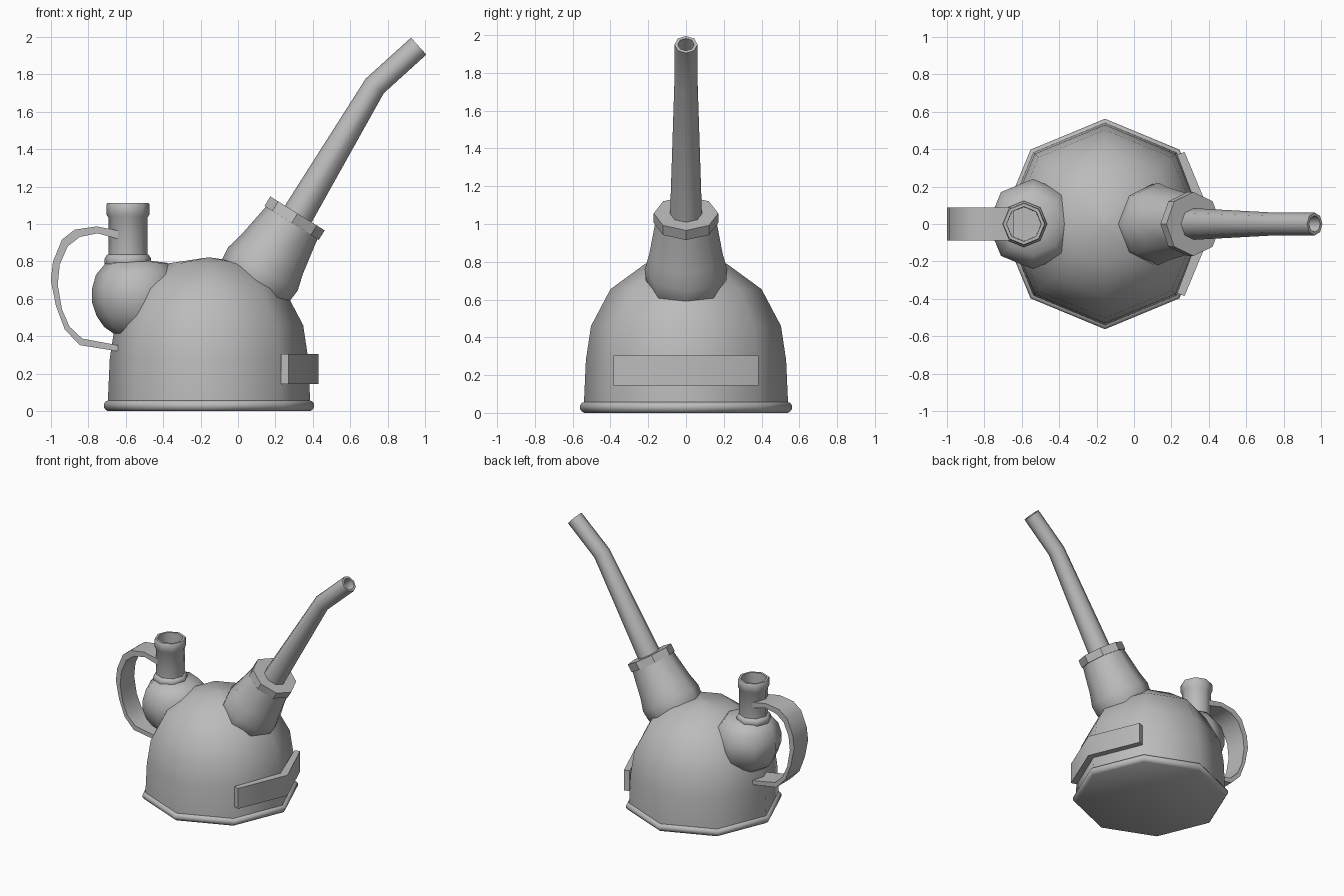
import bpy, bmesh, math
from mathutils import Vector

if "Cube" in bpy.data.objects:
    bpy.data.objects.remove(bpy.data.objects["Cube"])

metal = bpy.data.materials.new("grey metal")
metal.diffuse_color = (0.5, 0.5, 0.5, 1)
metal.use_nodes = True
metal.node_tree.nodes["Principled BSDF"].inputs["Base Color"].default_value = metal.diffuse_color


def finish(name, bm, angle):
    bmesh.ops.recalc_face_normals(bm, faces=bm.faces)
    me = bpy.data.meshes.new(name)
    bm.to_mesh(me)
    bm.free()
    me.materials.append(metal)
    ob = bpy.data.objects.new(name, me)
    bpy.context.collection.objects.link(ob)
    bpy.ops.object.select_all(action='DESELECT')
    ob.select_set(True)
    bpy.context.view_layer.objects.active = ob
    bpy.ops.object.shade_smooth_by_angle(angle=math.radians(angle))
    return ob


def skin(name, rings, angle=50):
    """Join (centre, axis, radius) octagons into a capped tube; the axis lies in the xz plane."""
    bm = bmesh.new()
    loops = []
    for centre, axis, r in rings:
        a = Vector(axis).normalized()
        side = Vector((a.z, 0, -a.x))
        loops.append([bm.verts.new(Vector(centre) + side * r * math.cos(t) + Vector((0, r * math.sin(t), 0)))
                      for t in (k * math.pi / 4 for k in range(8))])
    for lo, hi in zip(loops, loops[1:]):
        for k in range(8):
            bm.faces.new((lo[k], lo[(k + 1) % 8], hi[(k + 1) % 8], hi[k]))
    bm.faces.new(loops[0][::-1])
    bm.faces.new(loops[-1])
    return finish(name, bm, angle)


def lathe(name, base, axis, profile, angle=50):
    """Octagonal lathe with (radius, distance along axis) profile."""
    a = Vector(axis).normalized()
    return skin(name, [(Vector(base) + a * h, a, r) for r, h in profile], angle)


def strip(name, outer, inner, place, angle=40):
    """Solid band between two polylines, extruded between the two sides given by place(point, side)."""
    bm = bmesh.new()
    rows = [[bm.verts.new(place(p, s)) for p, s in ((o, 0), (o, 1), (i, 1), (i, 0))]
            for o, i in zip(outer, inner)]
    for a, b in zip(rows, rows[1:]):
        for k in range(4):
            bm.faces.new((a[k], a[(k + 1) % 4], b[(k + 1) % 4], b[k]))
    bm.faces.new(rows[0])
    bm.faces.new(rows[-1])
    return finish(name, bm, angle)


UP = (0, 0, 1)
CX = -0.155

# Domed body and base rim
lathe("body", (CX, 0, 0), UP, [(0.54, 0.02), (0.54, 0.06), (0.53, 0.28), (0.503, 0.46),
                               (0.40, 0.655), (0.215, 0.79), (0.002, 0.822)])
lathe("base_rim", (CX, 0, 0), UP, [(0.54, 0), (0.552, 0.008), (0.562, 0.022), (0.562, 0.038),
                                   (0.552, 0.053), (0.535, 0.058)])

# Spout socket, collar and bent hollow pipe
SPOUT, SC = (0.53, 0, 0.85), (0.302, 0, 1.031)
lathe("spout_socket", SC, SPOUT, [(0.19, -0.46), (0.212, -0.39), (0.219, -0.32), (0.195, -0.227), (0.158, 0)])
lathe("spout_collar", SC, SPOUT, [(0.171, -0.03), (0.171, 0.03)], 40)
TIP = (0.74, 0, 0.67)
skin("spout_pipe", [((0.29, 0, 1.0), (0.51, 0, 0.86), 0.086),
                    ((0.73, 0, 1.737), (0.63, 0, 0.776), 0.062),
                    ((0.965, 0, 1.95), TIP, 0.061),
                    ((0.965, 0, 1.95), TIP, 0.044),
                    ((0.82, 0, 1.818), TIP, 0.042)])

# Filler bulb, neck ring and open neck
lathe("filler_bulb", (-0.54, 0, 0.62), UP,
      [(0.02, -0.24), (0.10, -0.222), (0.175, -0.17), (0.216, -0.11), (0.241, -0.035),
       (0.241, 0.03), (0.218, 0.11), (0.166, 0.172), (0.06, 0.185)])
NX = -0.588
lathe("neck_ring", (NX, 0, 0), UP, [(0.11, 0.77), (0.124, 0.787), (0.124, 0.815), (0.112, 0.835), (0.10, 0.838)])
lathe("filler_neck", (NX, 0, 0), UP,
      [(0.105, 0.80), (0.105, 1.035), (0.115, 1.05), (0.115, 1.105), (0.110, 1.112),
       (0.093, 1.112), (0.09, 0.86)])

# Flat ribbon handle
outer = [(-0.64, 0.965), (-0.754, 0.987), (-0.872, 0.97), (-0.94, 0.917), (-0.988, 0.80),
         (-1.0, 0.70), (-0.973, 0.564), (-0.925, 0.436), (-0.845, 0.353), (-0.64, 0.32)]
inner = [(-0.64, 0.92), (-0.75, 0.95), (-0.845, 0.931), (-0.91, 0.88), (-0.952, 0.783),
         (-0.963, 0.676), (-0.94, 0.543), (-0.9, 0.452), (-0.832, 0.388), (-0.64, 0.352)]
strip("handle", outer, inner, lambda p, s: (p[0], 0.087 * (2 * s - 1), p[1]))

# Raised plate wrapped around the body under the spout
strip("front_plate", [(0.27, -0.385), (0.43, 0), (0.27, 0.385)],
      [(0.23, -0.37), (0.37, 0), (0.23, 0.37)],
      lambda p, s: (p[0], p[1], 0.145 + 0.16 * s), 50)
